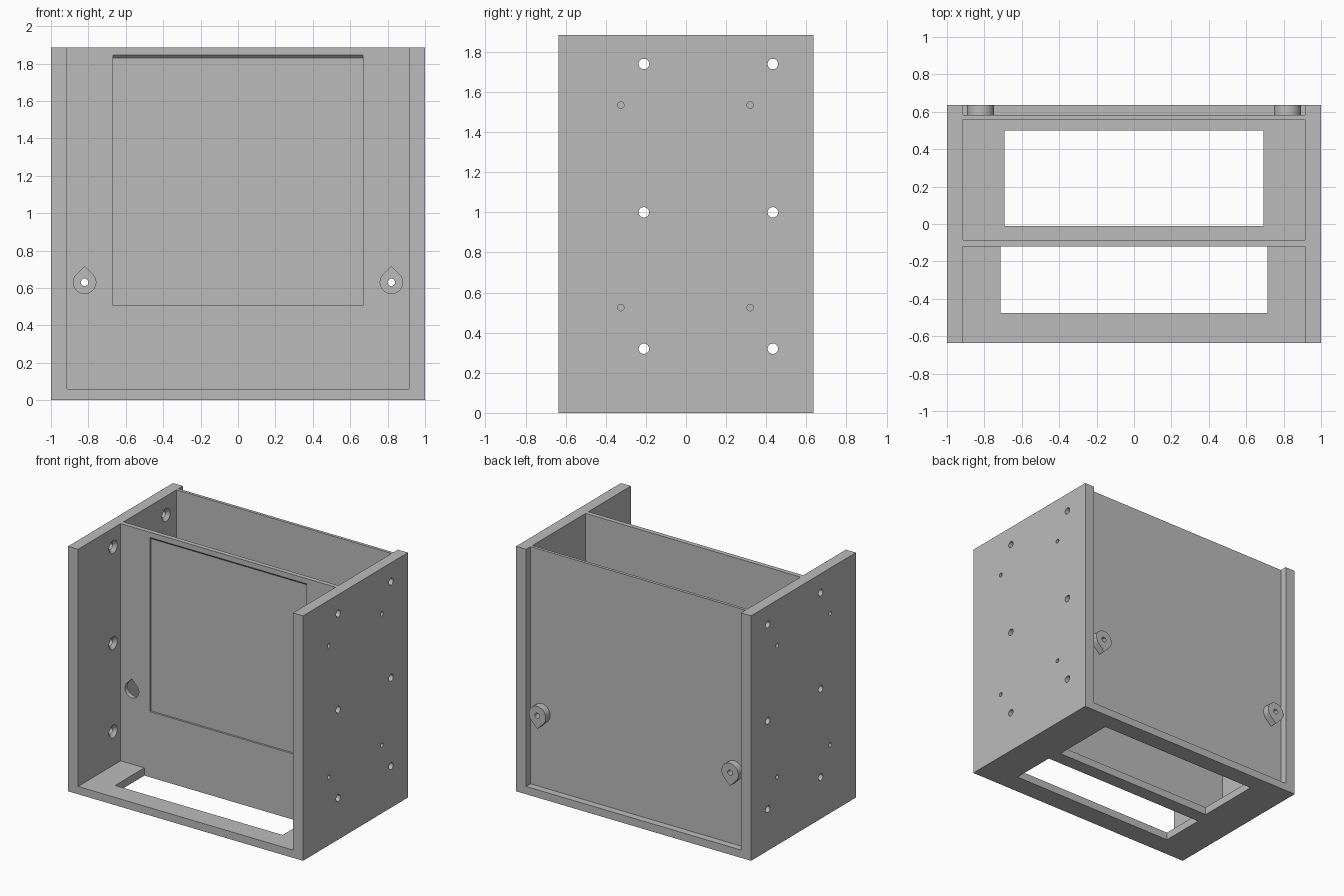
import bpy
import bmesh
from math import cos, sin, radians, sqrt

if "Cube" in bpy.data.objects:
    bpy.data.objects.remove(bpy.data.objects["Cube"], do_unlink=True)

grey = bpy.data.materials.new("light grey")
grey.use_nodes = True
grey.diffuse_color = (0.5, 0.5, 0.5, 1)
grey.node_tree.nodes["Principled BSDF"].inputs["Base Color"].default_value = (0.5, 0.5, 0.5, 1)

PLACE = {
    "x": lambda u, v, t: (t, u, v),
    "y": lambda u, v, t: (u, t, v),
    "z": lambda u, v, t: (u, v, t),
}


def rect(u0, u1, v0, v1):
    return [(u0, v0), (u1, v0), (u1, v1), (u0, v1)]


def circle(u, v, r, n=32):
    return [(u + r * cos(radians(360 * i / n)), v + r * sin(radians(360 * i / n))) for i in range(n)]


def teardrop(u, v, r, up=1, n=28):
    """Round outline running out to a right-angled point."""
    arc = [radians(135 + 270 * i / n) for i in range(n + 1)]
    return [(u + r * cos(a), v + up * r * sin(a)) for a in arc] + [(u, v + up * r * sqrt(2))]


def solid(name, axis, pieces):
    """One object from prisms given as (start outline, start, end, end outline or None)."""
    bm = bmesh.new()
    for low, a, b, high in pieces:
        high = high or low
        bottom = [bm.verts.new(PLACE[axis](u, v, a)) for u, v in low]
        top = [bm.verts.new(PLACE[axis](u, v, b)) for u, v in high]
        bm.faces.new(bottom)
        bm.faces.new(top)
        for i in range(len(low)):
            j = (i + 1) % len(low)
            bm.faces.new((bottom[i], bottom[j], top[j], top[i]))
    bmesh.ops.recalc_face_normals(bm, faces=bm.faces)
    mesh = bpy.data.meshes.new(name)
    bm.to_mesh(mesh)
    bm.free()
    mesh.materials.append(grey)
    obj = bpy.data.objects.new(name, mesh)
    bpy.context.scene.collection.objects.link(obj)
    return obj


def cut(obj, cutters):
    """Subtract the cutters, keep the result and drop the helpers."""
    for c in cutters:
        c.hide_render = True
        mod = obj.modifiers.new("cut", "BOOLEAN")
        mod.operation = "DIFFERENCE"
        mod.solver = "EXACT"
        mod.object = c
    bpy.context.view_layer.update()
    deps = bpy.context.evaluated_depsgraph_get()
    mesh = bpy.data.meshes.new_from_object(obj.evaluated_get(deps))
    obj.modifiers.clear()
    obj.data = mesh
    for c in cutters:
        bpy.data.objects.remove(c, do_unlink=True)


def smooth(obj):
    bpy.ops.object.select_all(action="DESELECT")
    obj.select_set(True)
    bpy.context.view_layer.objects.active = obj
    bpy.ops.object.shade_smooth_by_angle(angle=radians(30))


HALF, INNER, DEPTH, TOP, FLOOR = 1.0, 0.915, 0.637, 1.885, 0.06
DIV_FRONT, DIV_BACK = -0.12, -0.085
BACK_IN, BACK_OUT = 0.56, 0.583
BOSS_X, BOSS_Z = 0.82, 0.63
bolts = [(y, z) for y in (-0.21, 0.433) for z in (0.32, 1.0, 1.74)]
pilots = [(y, z) for y in (-0.325, 0.32) for z in (0.525, 1.535)]
parts = []

# Side panels with countersunk bolt holes and blind pilot holes
for side, name in ((1, "left_panel"), (-1, "right_panel")):
    panel = solid(name, "x", [(rect(-DEPTH, DEPTH, 0, TOP), side * INNER, side * HALF, None)])
    through = solid("bolt_cutter", "x", [
        (circle(y, z, 0.026), side * 0.88, side * 1.05, None) for y, z in bolts])
    sinks = solid("countersink_cutter", "x", [
        (circle(y, z, 0.055), side * 0.91, side * 0.945, circle(y, z, 0.02)) for y, z in bolts])
    blind = solid("pilot_cutter", "x", [
        (circle(y, z, 0.016), side * 0.95, side * 1.05, None) for y, z in pilots])
    cut(panel, [through, sinks, blind])
    parts.append(panel)

# Floor with two rectangular openings
floor = solid("floor", "z", [(rect(-INNER, INNER, -DEPTH, DEPTH), 0, FLOOR, None)])
openings = solid("opening_cutter", "z", [
    (rect(-0.693, 0.693, -0.01, 0.5), -0.1, 0.2, None),
    (rect(-0.713, 0.713, -0.475, DIV_FRONT), -0.1, 0.2, None)])
cut(floor, [openings])
parts.append(floor)

# Divider with a shallow recess, sloped along its top, and teardrop openings
divider = solid("divider", "y", [(rect(-INNER, INNER, FLOOR, TOP), DIV_FRONT, DIV_BACK, None)])
recess = solid("recess_cutter", "x", [(
    [(-0.135, 0.505), (-0.105, 0.505), (-0.105, 1.83), (-0.135, 1.86)], -0.667, 0.667, None)])
drops = solid("teardrop_cutter", "y", [
    (teardrop(s * BOSS_X, BOSS_Z, 0.06), -0.2, 0.0, None) for s in (-1, 1)])
cut(divider, [recess, drops])
parts.append(divider)

# Back panel and its teardrop bosses, drilled through
back = solid("back_panel", "y", [(rect(-INNER, INNER, FLOOR, TOP), BACK_IN, BACK_OUT, None)])
cut(back, [solid("drill_cutter", "y", [
    (circle(s * BOSS_X, BOSS_Z, 0.02), 0.5, 0.7, None) for s in (-1, 1)])])
parts.append(back)
for s, name in ((1, "left_boss"), (-1, "right_boss")):
    boss = solid(name, "y", [(teardrop(s * BOSS_X, BOSS_Z, 0.072, -1), BACK_OUT, DEPTH, None)])
    cut(boss, [solid("drill_cutter", "y", [(circle(s * BOSS_X, BOSS_Z, 0.02), 0.5, 0.7, None)])])
    parts.append(boss)

for part in parts:
    smooth(part)
